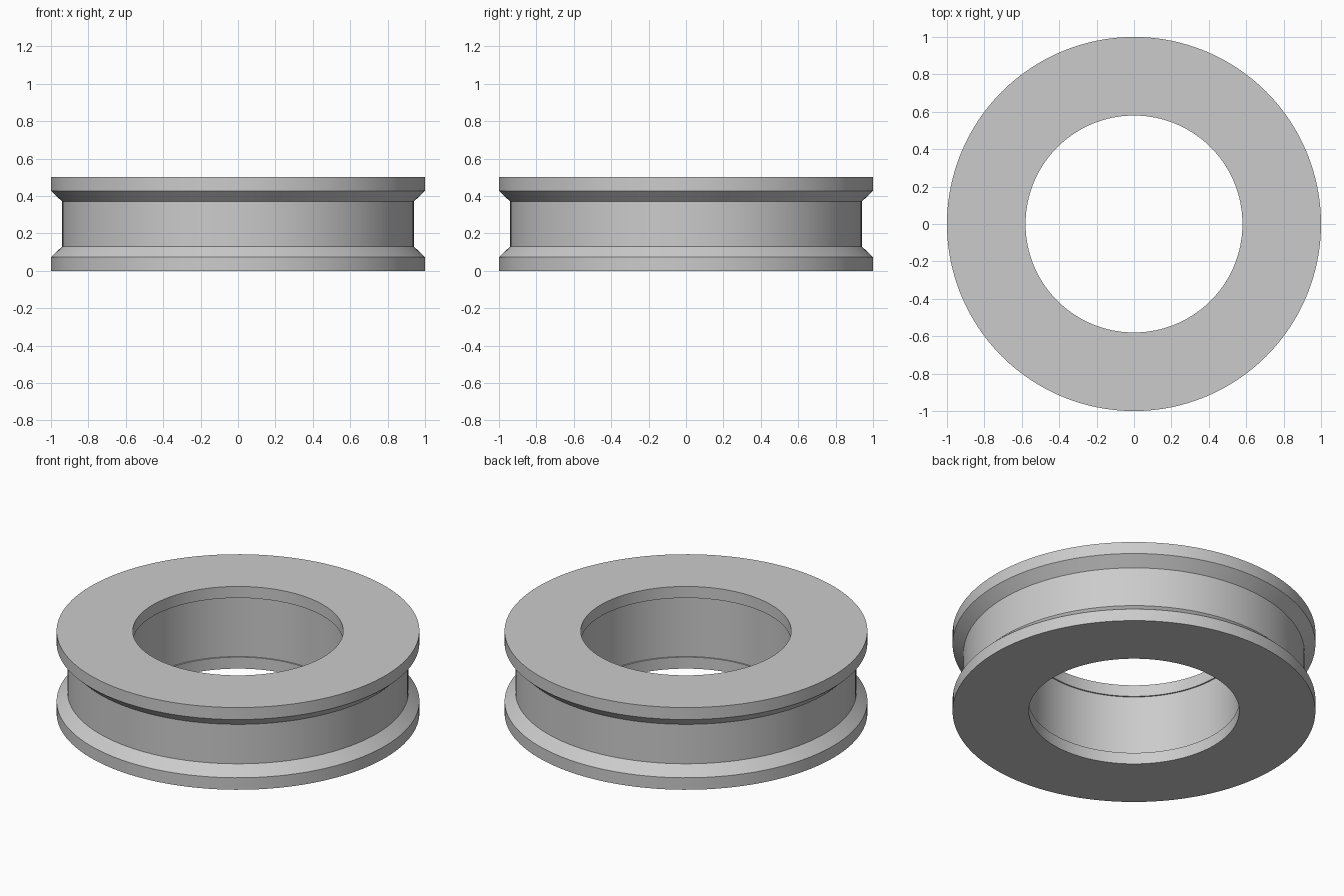
import bpy
import bmesh
import math

if "Cube" in bpy.data.objects:
    bpy.data.objects.remove(bpy.data.objects["Cube"])

SEGMENTS = 128

grey = bpy.data.materials.new("light grey")
grey.diffuse_color = (0.6, 0.6, 0.6, 1)
grey.use_nodes = True
grey.node_tree.nodes["Principled BSDF"].inputs["Base Color"].default_value = grey.diffuse_color

# Ring cross-section (radius, height): lower half, mirrored about mid-height
HEIGHT = 0.5
lower = [
    (0.588, 0.07),   # recessed bore wall
    (0.58, 0.07),    # bore lip
    (0.58, 0.0),
    (1.0, 0.0),      # outer flange
    (1.0, 0.073),
    (0.94, 0.13),    # groove floor
]
profile = lower + [(r, HEIGHT - z) for r, z in reversed(lower)]

# Revolve the closed cross-section around z
bm = bmesh.new()
rings = []
for i in range(SEGMENTS):
    a = 2 * math.pi * i / SEGMENTS
    rings.append([bm.verts.new((r * math.cos(a), r * math.sin(a), z)) for r, z in profile])
for i in range(SEGMENTS):
    a, b = rings[i], rings[(i + 1) % SEGMENTS]
    for j in range(len(profile)):
        k = (j + 1) % len(profile)
        bm.faces.new((a[j], b[j], b[k], a[k]))
bmesh.ops.recalc_face_normals(bm, faces=bm.faces)

mesh = bpy.data.meshes.new("grooved_ring")
bm.to_mesh(mesh)
bm.free()
mesh.materials.append(grey)
ring = bpy.data.objects.new("grooved_ring", mesh)
bpy.context.collection.objects.link(ring)

# Smooth round walls, crisp rims
bpy.context.view_layer.objects.active = ring
ring.select_set(True)
bpy.ops.object.shade_smooth_by_angle(angle=math.radians(30))
